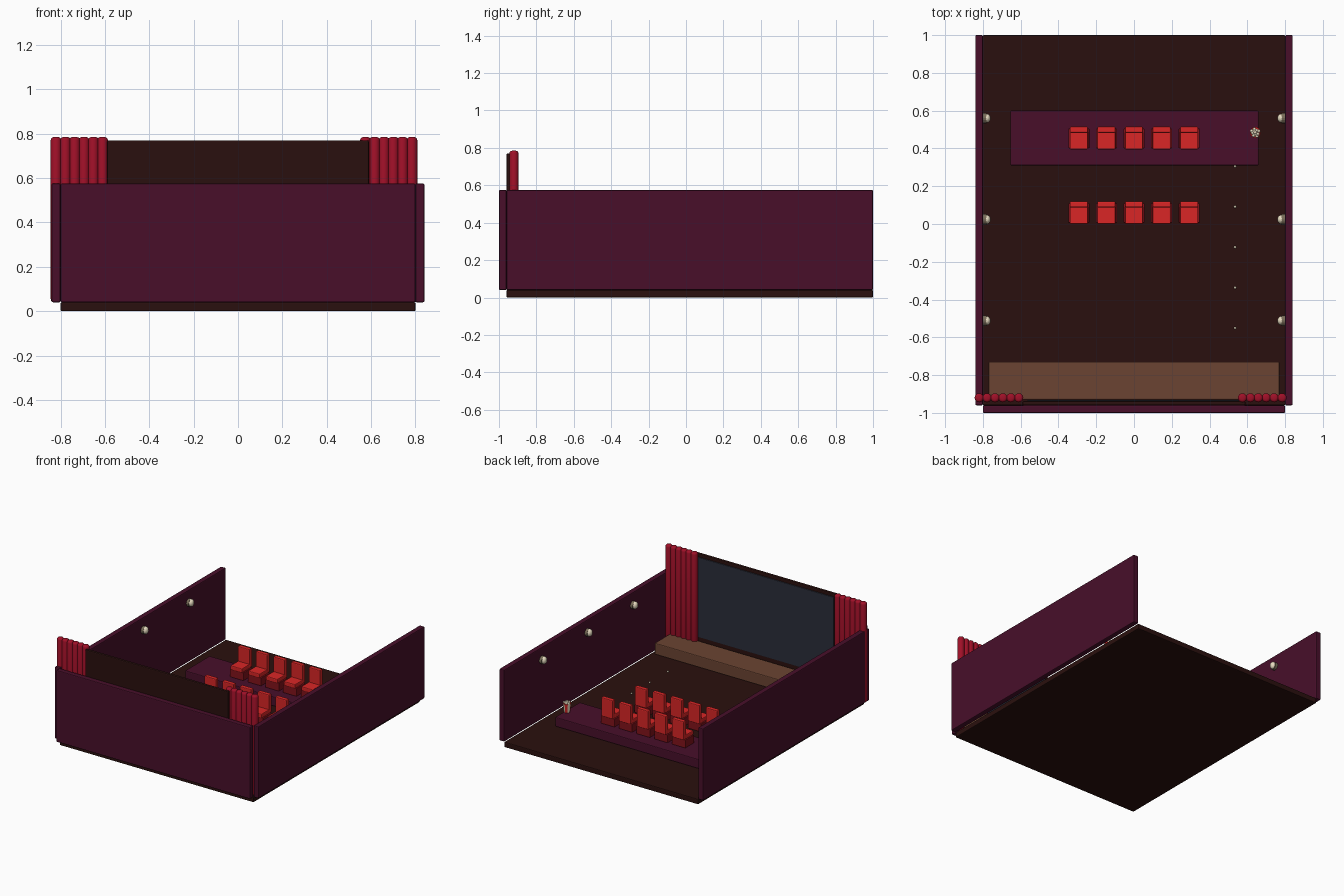
import bpy, bmesh, math, random
from mathutils import Matrix, Vector

cube = bpy.data.objects.get("Cube")
if cube:
    bpy.data.objects.remove(cube, do_unlink=True)


def material(name, *rgb):
    """Flat material from 0-255 display values, stored as linear."""
    lin = [((c / 255 + 0.055) / 1.055) ** 2.4 if c > 10 else c / 255 / 12.92 for c in rgb]
    m = bpy.data.materials.new(name)
    m.use_nodes = True
    m.diffuse_color = (*lin, 1)
    bsdf = m.node_tree.nodes["Principled BSDF"]
    bsdf.inputs["Base Color"].default_value = (*lin, 1)
    bsdf.inputs["Roughness"].default_value = 0.8
    return m


DARK = material("dark brown", 42, 16, 14)
PLUM = material("plum", 72, 15, 42)
CURTAIN = material("curtain crimson", 160, 16, 40)
SEAT = material("seat red", 218, 38, 38)
BASE = material("deep red", 130, 18, 26)
WOOD = material("stage wood", 107, 68, 50)
SCREEN = material("screen slate", 42, 45, 58)
CREAM = material("warm cream", 240, 228, 200)
METAL = material("dull brass", 120, 108, 88)


def finish(name, bm, mats, smooth=False, bevel=0.0, segments=2):
    mesh = bpy.data.meshes.new(name)
    bm.to_mesh(mesh)
    bm.free()
    for m in mats:
        mesh.materials.append(m)
    for p in mesh.polygons:
        p.use_smooth = smooth
    ob = bpy.data.objects.new(name, mesh)
    bpy.context.collection.objects.link(ob)
    if bevel:
        mod = ob.modifiers.new("soft edges", "BEVEL")
        mod.width = bevel
        mod.segments = segments
        mod.limit_method = "ANGLE"
    return ob


def box(name, x, y, z, mat, bevel=0.006):
    """Box from (low, high) pairs on each axis."""
    bm = bmesh.new()
    spans = (x, y, z)
    centre = Vector([(a + b) / 2 for a, b in spans])
    size = Matrix.Diagonal([b - a for a, b in spans] + [1])
    bmesh.ops.create_cube(bm, size=1, matrix=Matrix.Translation(centre) @ size)
    return finish(name, bm, [mat], bevel=bevel)


def cylinder(name, centre, r1, r2, height, mats, rot=None, sides=16, **kw):
    bm = bmesh.new()
    mat = Matrix.Translation(centre) @ (rot or Matrix())
    bmesh.ops.create_cone(bm, cap_ends=True, segments=sides, radius1=r1, radius2=r2,
                          depth=height, matrix=mat)
    return finish(name, bm, mats, **kw)


def ball(name, centre, scale, mat):
    bm = bmesh.new()
    m = Matrix.Translation(centre) @ Matrix.Diagonal([*scale, 1])
    bmesh.ops.create_uvsphere(bm, u_segments=12, v_segments=8, radius=1, matrix=m)
    return finish(name, bm, [mat], smooth=True)


# Room shell: floor, front wall, two side walls, open back
FLOOR_Z, WALL_Z = 0.04, 0.575
box("floor", (-0.8, 0.8), (-0.96, 1), (0, FLOOR_Z), DARK)
box("front_wall", (-0.8, 0.8), (-1, -0.96), (FLOOR_Z, WALL_Z), PLUM)
box("right_wall", (-0.84, -0.8), (-0.96, 1), (FLOOR_Z, WALL_Z), PLUM)
box("left_wall", (0.8, 0.84), (-0.96, 1), (FLOOR_Z, WALL_Z), PLUM)

# Stage, screen and frame
box("stage", (-0.77, 0.77), (-0.93, -0.73), (FLOOR_Z, 0.125), WOOD)
box("screen_frame", (-0.59, 0.59), (-0.96, -0.938), (0.1, 0.77), DARK)
box("screen", (-0.565, 0.565), (-0.94, -0.931), (0.15, 0.745), SCREEN, bevel=0.002)

# Curtains: a row of round folds on each side of the screen
for side, start in (("right", -0.82), ("left", 0.574)):
    for i in range(6):
        cylinder(f"{side}_curtain_fold_{i + 1}", (start + i * 0.042, -0.92, 0.4125),
                 0.024, 0.024, 0.745, [CURTAIN], smooth=True, bevel=0.014, segments=3)

# Raised platform for the back row
PLATFORM_Z = 0.11
box("platform", (-0.655, 0.66), (0.31, 0.6), (FLOOR_Z, PLATFORM_Z), PLUM)


def chair(name, x, y, z):
    """Chair facing the screen, y at the front edge."""
    box(name + "_base", (x - 0.056, x + 0.056), (y + 0.006, y + 0.11), (z, z + 0.06), BASE, 0.004)
    box(name + "_cushion", (x - 0.048, x + 0.048), (y, y + 0.095), (z + 0.058, z + 0.09), SEAT, 0.006)
    box(name + "_backrest", (x - 0.048, x + 0.048), (y + 0.088, y + 0.12), (z + 0.06, z + 0.2), SEAT, 0.006)


for row, y, z in (("front_row", 0.0, FLOOR_Z), ("back_row", 0.395, PLATFORM_Z)):
    for i in range(5):
        chair(f"{row}_chair_{i + 1}", (i - 2) * 0.146, y, z)

# Wall lamps: brass backplate with a cream globe
TURN = Matrix.Rotation(math.pi / 2, 4, "Y")
for side, s in (("right", -1), ("left", 1)):
    for i in range(3):
        y = 0.56 - i * 0.536
        cylinder(f"{side}_lamp_plate_{i + 1}", (s * 0.79, y, 0.485), 0.028, 0.028, 0.02,
                 [METAL], rot=TURN)
        ball(f"{side}_lamp_globe_{i + 1}", (s * 0.778, y, 0.487), (0.019, 0.024, 0.027), CREAM)

# Aisle lights
for i in range(5):
    ball(f"aisle_light_{i + 1}", (0.535, 0.305 - i * 0.214, 0.043), (0.007, 0.007, 0.007), CREAM)

# Striped popcorn bucket
bucket = cylinder("popcorn_bucket", (0.642, 0.485, 0.143), 0.021, 0.029, 0.066, [SEAT, CREAM])
for p in bucket.data.polygons:
    if abs(p.normal.z) < 0.7:
        angle = math.atan2(p.normal.y, p.normal.x) + math.pi
        p.material_index = int(angle / (math.pi / 4)) % 2
random.seed(4)
for i in range(11):
    a, r = i * 2.4, 0.007 * math.sqrt(i)
    ball(f"popcorn_{i + 1}",
         (0.642 + r * math.cos(a), 0.485 + r * math.sin(a), 0.188 - r * 0.5 + random.uniform(-0.002, 0.002)),
         (0.009, 0.009, 0.009), CREAM)
